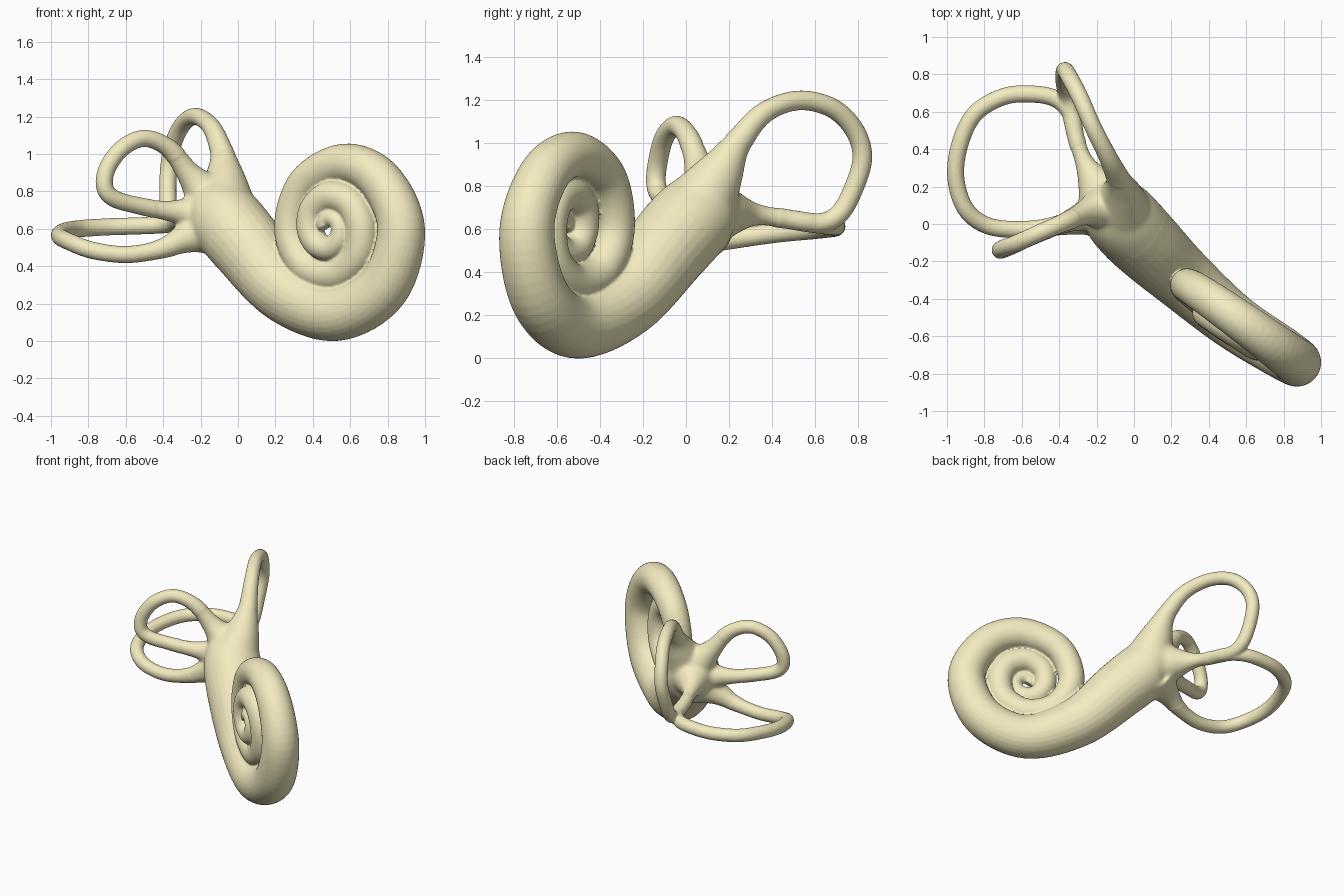
import bpy, bmesh, math
from mathutils import Vector

if "Cube" in bpy.data.objects:
    bpy.data.objects.remove(bpy.data.objects["Cube"])


def spline(pts, steps):
    """Catmull-Rom through (x, y, z, radius) points."""
    p = [Vector(q) for q in pts]
    p = [2 * p[0] - p[1]] + p + [2 * p[-1] - p[-2]]
    out = []
    for i in range(1, len(p) - 2):
        a, b, c, d = p[i - 1:i + 3]
        for s in range(steps):
            t = s / steps
            out.append(0.5 * (2 * b + (c - a) * t + (2 * a - 5 * b + 4 * c - d) * t ** 2
                              + (3 * b - a - 3 * c + d) * t ** 3))
    return out + [p[-2]]


def tube(bm, pts, sides=28, steps=8):
    """Closed tube of varying radius along a smooth path."""
    path = spline(pts, steps)
    pos = [q.to_3d() for q in path]
    normal, rings = None, []
    for i, q in enumerate(path):
        tan = (pos[min(i + 1, len(pos) - 1)] - pos[max(i - 1, 0)]).normalized()
        if normal is None:
            normal = tan.orthogonal()
        normal = (normal - tan * normal.dot(tan)).normalized()
        side = tan.cross(normal)
        rings.append([bm.verts.new(pos[i] + q[3] * (math.cos(a) * normal + math.sin(a) * side))
                      for a in (2 * math.pi * k / sides for k in range(sides))])
    for r0, r1 in zip(rings, rings[1:]):
        for k in range(sides):
            j = (k + 1) % sides
            bm.faces.new((r0[k], r0[j], r1[j], r1[k]))
    bm.faces.new(rings[0][::-1])
    bm.faces.new(rings[-1])


# Body and outer turn: (along spiral plane, height, depth off plane, radius)
spiral = [
    (-.30, .73, .02, .06), (-.24, .70, .01, .135), (-.11, .67, -.005, .195), (.08, .52, -.045, .198),
    (.375, .265, -.09, .172), (.73, .15, -.125, .15), (1.03, .29, -.115, .14), (1.14, .60, -.11, .128),
    (1.0, .86, -.105, .117), (.76, .948, -.10, .107), (.51, .84, -.10, .097)]
# Inner turns: (distance from axis, depth off plane, radius) every eighth of a turn
inner = [
    (.30, -.108, .09), (.282, -.12, .09), (.252, -.135, .089), (.22, -.143, .088), (.19, -.15, .088),
    (.18, -.156, .087), (.168, -.162, .084), (.148, -.168, .078), (.128, -.174, .074),
    (.118, -.178, .07), (.108, -.182, .066), (.095, -.186, .06), (.08, -.19, .052),
    (.065, -.193, .046), (.05, -.195, .042), (.033, -.197, .038), (.012, -.2, .034)]
for i, (d, n, r) in enumerate(inner):
    a = math.pi * (1 + i / 4)
    spiral.append((.72 + d * math.cos(a), .605 + d * math.sin(a), n, r))
body = [(.82 * u + .57 * n, -.57 * u + .82 * n, z, r) for u, z, n, r in spiral]

# Three looping canals, flared where they leave the body
R = .046
rear_canal = [
    (-.07, .09, .75, .16), (-.07, .165, .875, .11), (-.085, .24, 1.0, .066), (-.14, .36, 1.14, .05),
    (-.22, .52, 1.2, R), (-.29, .68, 1.165, R), (-.345, .785, 1.06, R), (-.37, .82, .93, R),
    (-.375, .775, .78, R), (-.365, .71, .67, R), (-.345, .62, .63, R), (-.31, .46, .65, R),
    (-.26, .32, .67, .056), (-.18, .18, .68, .13)]
flat_canal = [
    (-.12, .07, .61, .16), (-.27, .025, .555, .088), (-.42, -.01, .49, .052), (-.6, -.03, .462, R),
    (-.78, -.01, .485, R), (-.9, .08, .53, R), (-.953, .25, .56, R), (-.93, .43, .585, R),
    (-.85, .59, .6, R), (-.7, .68, .61, R), (-.55, .695, .615, R), (-.42, .67, .62, R),
    (-.34, .59, .63, R), (-.31, .46, .65, R)]
front_canal = [
    (-.16, .09, .77, .13), (-.26, .06, .89, .07), (-.37, .01, 1.03, .05), (-.5, -.045, 1.083, R),
    (-.62, -.10, 1.03, R), (-.7, -.13, .92, R), (-.712, -.14, .82, R), (-.66, -.12, .76, R),
    (-.54, -.065, .725, R), (-.41, -.01, .70, .052), (-.31, .03, .69, .07), (-.18, .07, .68, .12)]

bm = bmesh.new()
for path in (body, rear_canal, flat_canal, front_canal):
    tube(bm, path)
bmesh.ops.recalc_face_normals(bm, faces=bm.faces)
raw = bpy.data.meshes.new("raw_tubes")
bm.to_mesh(raw)
bm.free()
ear = bpy.data.objects.new("inner_ear", raw)
bpy.context.collection.objects.link(ear)

# Fuse the tubes into one skin
fuse = ear.modifiers.new("fuse", 'REMESH')
fuse.mode = 'VOXEL'
fuse.voxel_size = .008
deps = bpy.context.evaluated_depsgraph_get()
mesh = bpy.data.meshes.new_from_object(ear.evaluated_get(deps))
ear.modifiers.clear()
ear.data = mesh

# Soften everything a little, and the canal roots more
bm = bmesh.new()
bm.from_mesh(mesh)
root = Vector((-.16, .12, .72))
near = [v for v in bm.verts if (v.co - root).length < .34]
for verts, times in ((bm.verts[:], 2), (near, 26)):
    for _ in range(times):
        bmesh.ops.smooth_vert(bm, verts=verts, factor=.5, use_axis_x=True, use_axis_y=True, use_axis_z=True)
bm.to_mesh(mesh)
bm.free()
for p in mesh.polygons:
    p.use_smooth = True

bone = bpy.data.materials.new("pale_bone")
bone.diffuse_color = (.9, .84, .53, 1)
bone.use_nodes = True
bone.node_tree.nodes["Principled BSDF"].inputs["Base Color"].default_value = bone.diffuse_color
mesh.materials.clear()
mesh.materials.append(bone)
